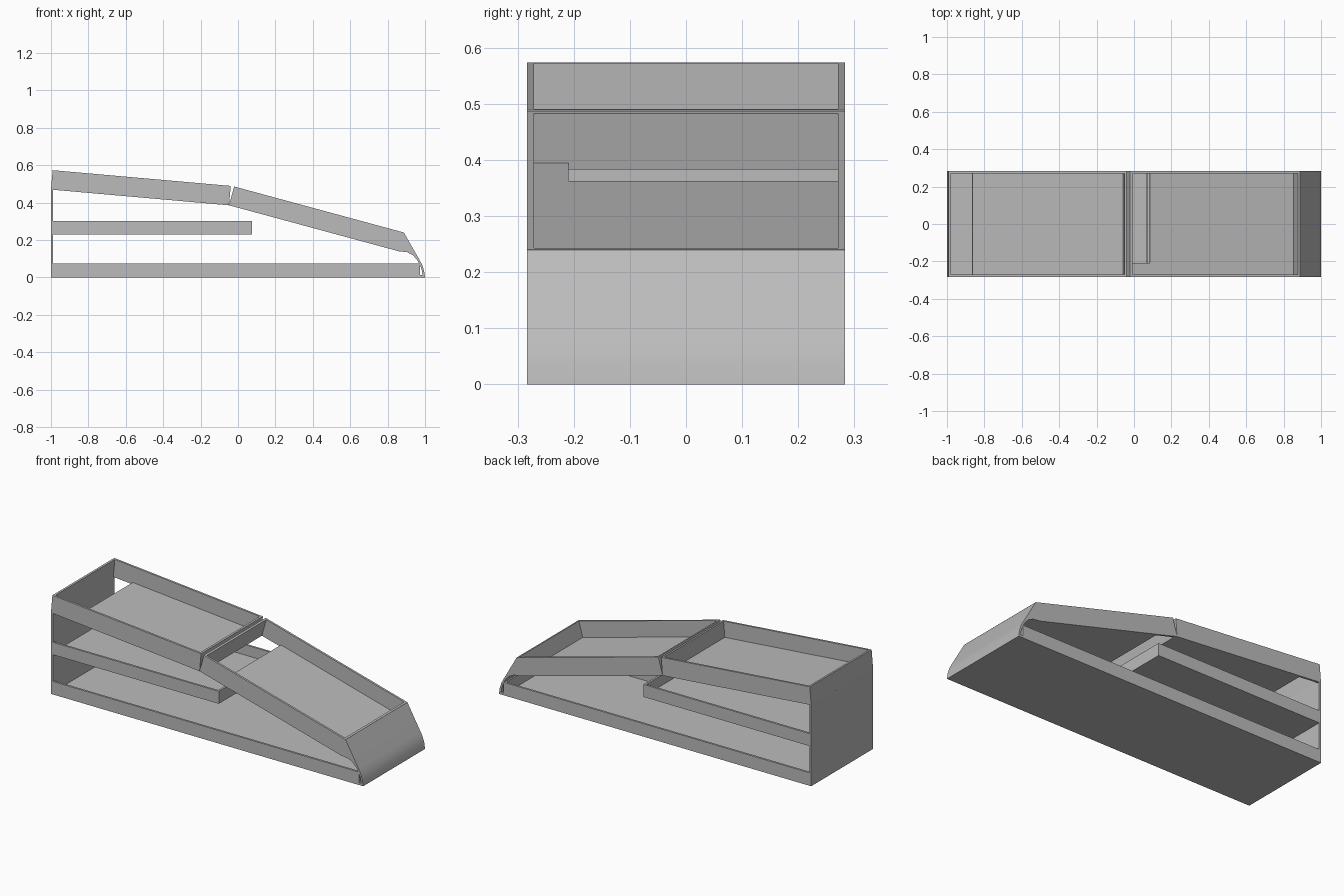
import bpy, bmesh
from mathutils import Vector

cube = bpy.data.objects.get("Cube")
if cube:
    bpy.data.objects.remove(cube, do_unlink=True)

HALF = 0.283     # half depth of the organiser
T = 0.012        # sheet thickness

grey = bpy.data.materials.new("plain grey")
grey.use_nodes = True
colour = (0.5, 0.5, 0.5, 1)
grey.diffuse_color = colour
grey.node_tree.nodes["Principled BSDF"].inputs["Base Color"].default_value = colour


def prism(bm, profile, y0, y1):
    """Extrude an x-z profile from y0 to y1."""
    verts = [bm.verts.new((x, y0, z)) for x, z in profile]
    face = bm.faces.new(verts)
    new = bmesh.ops.extrude_face_region(bm, geom=[face])["geom"]
    moved = [g for g in new if isinstance(g, bmesh.types.BMVert)]
    bmesh.ops.translate(bm, vec=(0, y1 - y0, 0), verts=moved)


def finish(bm, name, smooth=False):
    bmesh.ops.recalc_face_normals(bm, faces=bm.faces[:])
    mesh = bpy.data.meshes.new(name)
    bm.to_mesh(mesh)
    bm.free()
    mesh.materials.append(grey)
    obj = bpy.data.objects.new(name, mesh)
    bpy.context.collection.objects.link(obj)
    if smooth:
        bpy.ops.object.select_all(action="DESELECT")
        obj.select_set(True)
        bpy.context.view_layer.objects.active = obj
        bpy.ops.object.shade_smooth_by_angle(angle=0.45)
    return obj


def tray(name, start, end, height, slot=0.0, ledge=0.0):
    """Open tray along a slanted base line; slot opens the floor at its start,
    ledge keeps a strip of floor beside the slot at the front wall."""
    a, b = Vector(start), Vector(end)
    length = (b - a).length
    along = (b - a) / length
    up = Vector((-along.y, along.x))

    def box(u0, u1, h, y0, y1):
        corners = ((u0, 0), (u1, 0), (u1, h), (u0, h))
        prism(bm, [a + along * u + up * v for u, v in corners], y0, y1)

    bm = bmesh.new()
    inner = HALF - T
    for y0, y1 in ((-HALF, -inner), (inner, HALF)):
        box(0, length, height, y0, y1)
    for u in (0, length - T):
        box(u, u + T, height, -inner, inner)
    box(max(T, slot), length - T, T, -inner, inner)
    if ledge:
        box(T, slot, T, -inner, -inner + ledge)
    return finish(bm, name)


# Trays
tray("base_tray", (-1, 0), (0.972, 0), 0.075)
tray("middle_tray", (-1, 0.23), (0.075, 0.23), 0.072)
tray("upper_tray", (-1, 0.47), (-0.048, 0.386), 0.104, slot=0.135)
tray("sloping_tray", (-0.048, 0.386), (0.86, 0.14), 0.104, slot=0.135, ledge=0.062)

# Upright end panel joining the trays
bm = bmesh.new()
prism(bm, [(-1, 0), (-1 + T, 0), (-1 + T, 0.47), (-1, 0.47)], -HALF, HALF)
finish(bm, "end_panel")

# Curved nose running from the sloping tray down to the ground
outer = [(0.887, 0.24), (0.97, 0.095), (0.985, 0.067), (0.995, 0.035), (1, 0)]
under = [(0.987, 0), (0.984, 0.035), (0.973, 0.067), (0.957, 0.095),
         (0.935, 0.119), (0.905, 0.135), (0.86, 0.14)]
bm = bmesh.new()
prism(bm, outer + under, -HALF, HALF)
finish(bm, "nose", smooth=True)

# Floor lip tying the nose to the base
bm = bmesh.new()
prism(bm, [(0.972, 0), (0.987, 0), (0.987, T), (0.972, T)], -HALF, HALF)
finish(bm, "nose_lip")
